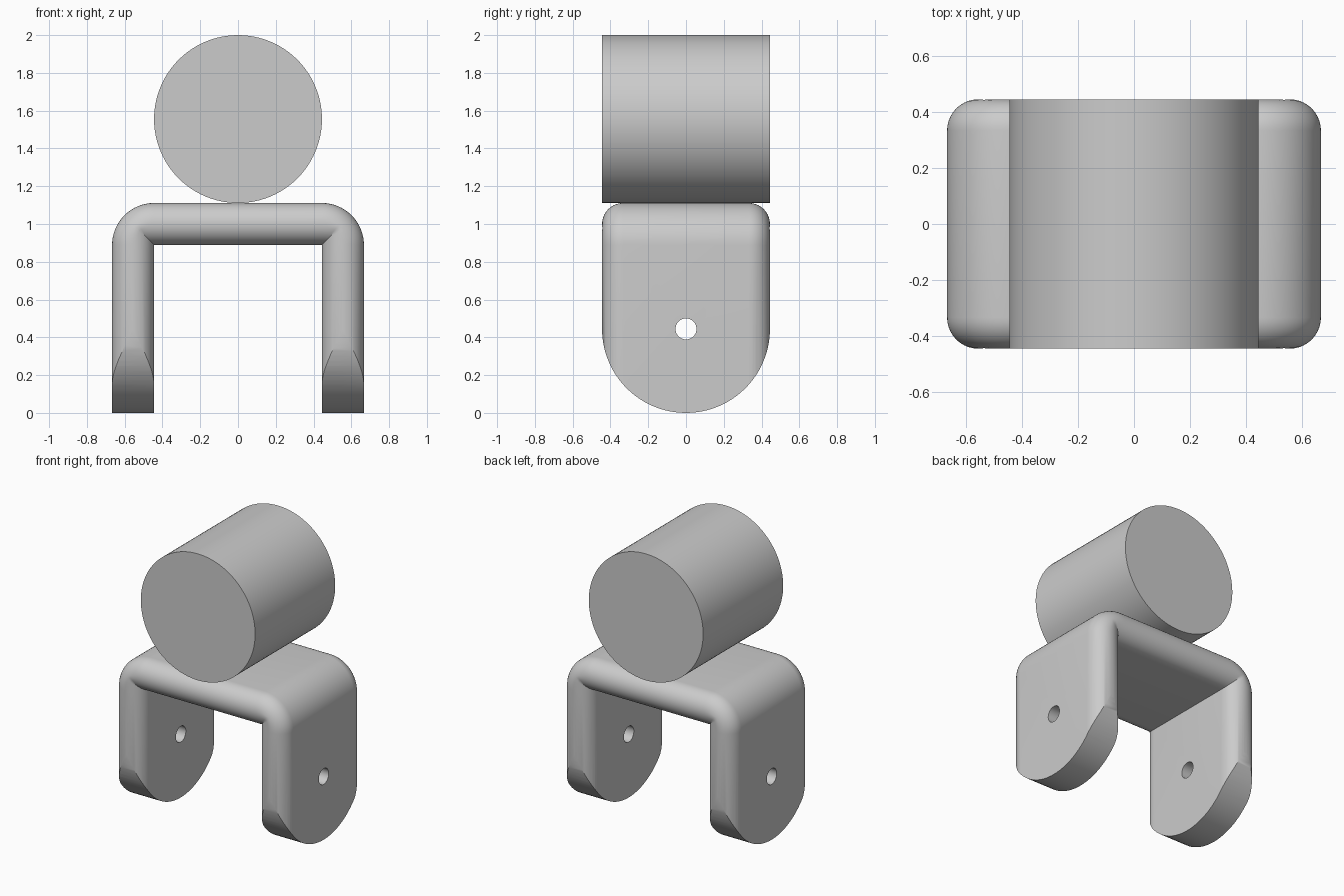
import bpy, bmesh
from math import sin, cos, pi, radians
from mathutils import Matrix

old = bpy.data.objects.get("Cube")
if old:
    bpy.data.objects.remove(old, do_unlink=True)

U = 2 / 18            # base unit: the model is 18 units tall
R = 4 * U             # cylinder and leg-end radius
T = 2 * U             # fork thickness

grey = bpy.data.materials.new("plain grey")
grey.use_nodes = True
grey.diffuse_color = (0.6, 0.6, 0.6, 1)
grey.node_tree.nodes["Principled BSDF"].inputs["Base Color"].default_value = (0.6, 0.6, 0.6, 1)


def make_object(name, bm):
    bmesh.ops.recalc_face_normals(bm, faces=bm.faces)
    mesh = bpy.data.meshes.new(name)
    bm.to_mesh(mesh)
    bm.free()
    mesh.materials.append(grey)
    obj = bpy.data.objects.new(name, mesh)
    bpy.context.collection.objects.link(obj)
    return obj


def activate(obj):
    bpy.ops.object.select_all(action='DESELECT')
    obj.select_set(True)
    bpy.context.view_layer.objects.active = obj


def smooth(obj):
    activate(obj)
    bpy.ops.object.shade_smooth_by_angle(angle=radians(30))


def cut(obj, cutter, operation):
    cutter.hide_render = True
    activate(obj)
    mod = obj.modifiers.new("cut", 'BOOLEAN')
    mod.operation, mod.object, mod.solver = operation, cutter, 'EXACT'
    bpy.ops.object.modifier_apply(modifier=mod.name)
    bpy.data.objects.remove(cutter, do_unlink=True)


def cylinder(name, radius, length, rotation, centre, segments):
    bm = bmesh.new()
    bmesh.ops.create_cone(bm, cap_ends=True, segments=segments, radius1=radius, radius2=radius,
                          depth=length, matrix=Matrix.Translation(centre) @ rotation)
    return make_object(name, bm)


# Fork cross-section: (distance from inner face, y) around a fully rounded slab edge
def section(miter):
    peak = T * miter / (1 + miter)
    steps = 10
    rise = [peak * (1 - cos(pi / 2 * i / steps)) for i in range(steps + 1)]
    edge = [(d / miter, d) for d in rise] + [(T - d, d) for d in reversed(rise[:-1])]
    half = T / 2
    front = [(t, R - half + max(0, half**2 - (half - d)**2) ** 0.5) for t, d in edge]
    return front + [(t, -y) for t, y in reversed(front)]


# Stations along the path: a leg, a corner fan, the bridge and the mirrored corner and leg
fan = 16
angles = [pi / 2 * i / fan for i in range(fan + 1)]
stations = [(R, -U, 0)] + [(R, R * 2, a) for a in angles]
stations += [(-R, R * 2, pi - a) for a in reversed(angles)] + [(-R, -U, pi)]

bm = bmesh.new()
rings = []
for x, z, a in stations:
    miter = max(abs(cos(a)), abs(sin(a)))
    rings.append([bm.verts.new((x + t * cos(a), y, z + t * sin(a))) for t, y in section(miter)])
for lower, upper in zip(rings, rings[1:]):
    for i in range(len(lower)):
        j = (i + 1) % len(lower)
        bm.faces.new((lower[i], lower[j], upper[j], upper[i]))
bm.faces.new(rings[0])
bm.faces.new(rings[-1])
bmesh.ops.remove_doubles(bm, verts=bm.verts, dist=1e-5)
fork = make_object("fork", bm)

# Round the leg ends
count = 48
outline = [(R * cos(pi + pi * i / count), R + R * sin(pi + pi * i / count)) for i in range(count + 1)]
outline += [(R + 0.05, R + 0.02), (R + 0.05, 1.5), (-R - 0.05, 1.5), (-R - 0.05, R + 0.02)]
bm = bmesh.new()
face = bm.faces.new([bm.verts.new((-1, y, z)) for y, z in outline])
extruded = bmesh.ops.extrude_face_region(bm, geom=[face])["geom"]
bmesh.ops.translate(bm, vec=(2, 0, 0), verts=[v for v in extruded if isinstance(v, bmesh.types.BMVert)])
cut(fork, make_object("leg_end_cutter", bm), 'INTERSECT')

# Pin hole through both legs
sideways = Matrix.Rotation(pi / 2, 4, 'Y')
cut(fork, cylinder("hole_cutter", U / 2, 2, sideways, (0, 0, R), 32), 'DIFFERENCE')
smooth(fork)

# Cylinder resting on the fork
lengthwise = Matrix.Rotation(pi / 2, 4, 'X')
smooth(cylinder("top_cylinder", R, 2 * R, lengthwise, (0, 0, 2 - R), 96))
